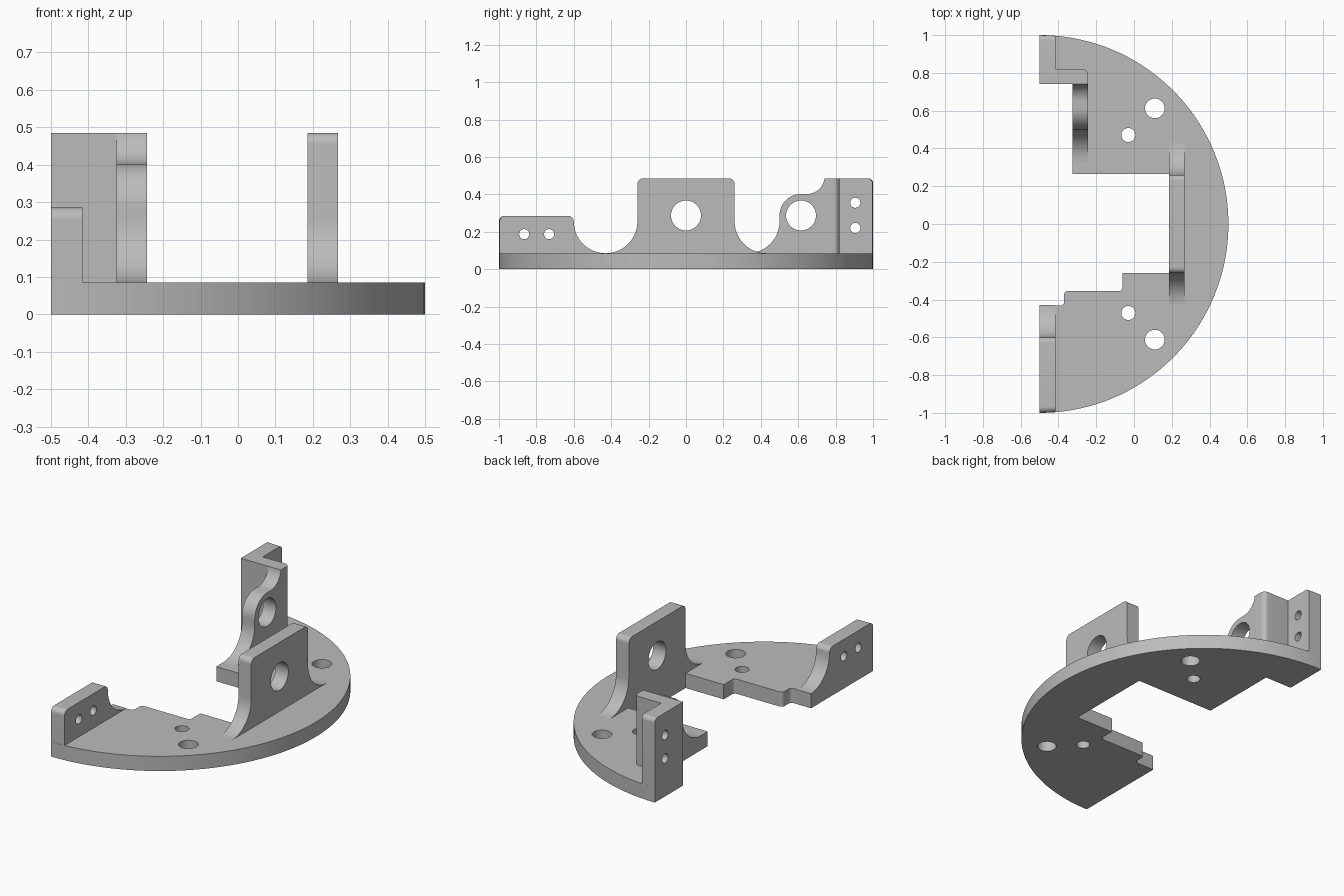
import bpy, bmesh, math
from mathutils import Vector

cube = bpy.data.objects.get("Cube")
if cube:
    bpy.data.objects.remove(cube, do_unlink=True)

GREY = bpy.data.materials.new("plain grey")
GREY.use_nodes = True
COLOUR = (0.5, 0.5, 0.5, 1)
GREY.diffuse_color = COLOUR
GREY.node_tree.nodes["Principled BSDF"].inputs["Base Color"].default_value = COLOUR

T = 0.085      # plate and wall thickness
TOP = 0.485    # height of the tall walls
R = 0.17       # foot fillet of the walls
LEFT = -0.5    # straight side of the half disc


def rounded(corners, steps=12):
    """Outline from (u, v[, radius]) points; filleted corners are square."""
    out = []
    n = len(corners)
    for i, c in enumerate(corners):
        p = Vector(c[:2])
        if len(c) == 2:
            pts = [p]
        else:
            d1 = (Vector(corners[i - 1][:2]) - p).normalized()
            d2 = (Vector(corners[(i + 1) % n][:2]) - p).normalized()
            mid = p + (d1 + d2) * c[2]
            angles = [math.pi / 2 * k / steps for k in range(steps + 1)]
            pts = [mid - (d2 * math.cos(a) + d1 * math.sin(a)) * c[2] for a in angles]
        for q in pts:
            if not out or (q - out[-1]).length > 1e-4:
                out.append(q)
    return out


def prism(name, outline, axis, low, high):
    """Extrude an outline along x (outline in y, z) or along z (outline in x, y)."""
    bm = bmesh.new()
    place = (lambda p: (low, p.x, p.y)) if axis == "x" else (lambda p: (p.x, p.y, low))
    face = bm.faces.new([bm.verts.new(place(p)) for p in outline])
    grown = bmesh.ops.extrude_face_region(bm, geom=[face])["geom"]
    step = Vector((high - low, 0, 0)) if axis == "x" else Vector((0, 0, high - low))
    bmesh.ops.translate(bm, vec=step, verts=[v for v in grown if isinstance(v, bmesh.types.BMVert)])
    bmesh.ops.recalc_face_normals(bm, faces=bm.faces)
    return bm_object(name, bm)


def bm_object(name, bm):
    mesh = bpy.data.meshes.new(name)
    bm.to_mesh(mesh)
    bm.free()
    mesh.materials.append(GREY)
    ob = bpy.data.objects.new(name, mesh)
    bpy.context.collection.objects.link(ob)
    return ob


def drill(ob, axis, holes):
    """Cut round holes (u, v, radius) along the axis right through the part."""
    bm = bmesh.new()
    for u, v, r in holes:
        made = bmesh.ops.create_cone(bm, cap_ends=True, segments=40, radius1=r, radius2=r, depth=3)
        if axis == "x":
            for vert in made["verts"]:
                x, y, z = vert.co
                vert.co = (z, x, y)
        shift = (0, u, v) if axis == "x" else (u, v, 0)
        bmesh.ops.translate(bm, vec=shift, verts=made["verts"])
    bmesh.ops.recalc_face_normals(bm, faces=bm.faces)
    cutter = bm_object("hole_cutter", bm)
    cutter.hide_render = True
    mod = ob.modifiers.new("holes", "BOOLEAN")
    mod.operation = "DIFFERENCE"
    mod.solver = "EXACT"
    mod.object = cutter
    bpy.context.view_layer.objects.active = ob
    bpy.ops.object.modifier_apply(modifier=mod.name)
    bpy.data.objects.remove(cutter, do_unlink=True)


# Half-disc base plate with the stepped inner opening
arc = [Vector((LEFT + math.cos(a), math.sin(a)))
       for a in (math.pi * (k / 72 - 0.5) for k in range(73))]
opening = rounded([(LEFT, 0.74), (-0.325, 0.74), (-0.325, 0.265), (0.185, 0.265),
                   (0.185, -0.26), (-0.06, -0.26), (-0.06, -0.355, 0.02),
                   (-0.37, -0.355, 0.02), (-0.37, -0.432, 0.02), (LEFT, -0.432)])
base = prism("base_plate", arc + opening, "z", 0, T)
drill(base, "z", [(0.11, s * 0.612, 0.052) for s in (1, -1)]
      + [(-0.03, s * 0.471, 0.037) for s in (1, -1)])

# Middle mounting wall with flared feet
half = [(0.26 + R, T), (0.26, T, R), (0.26, TOP, 0.03)]
mirrored = [(-c[0], *c[1:]) for c in reversed(half)]
middle = prism("middle_wall", rounded(half + mirrored), "x", 0.185, 0.267)
drill(middle, "x", [(0, 0.287, 0.08)])

# Back mounting wall that curves around its hole
back = prism("back_wall", rounded([(0.5 - R, T), (0.5, T, R), (0.5, 0.402, 0.115),
                                   (0.732, 0.402, 0.083), (0.74, TOP), (0.74, T)]),
             "x", -0.325, -0.243)
drill(back, "x", [(0.615, 0.287, 0.08)])

# Angled corner post at the back
inner = LEFT + T
rim = math.sqrt(1 - T * T)
post = prism("corner_post", rounded([(LEFT, 0.74), (-0.243, 0.74), (-0.243, 0.82, 0.03),
                                     (inner, 0.82), (inner, rim), (LEFT, 1)]), "z", T, TOP)
bm = bmesh.new()
bm.from_mesh(post.data)
tip = [e for e in bm.edges if all(v.co.y > 0.95 and v.co.z > TOP - 0.01 for v in e.verts)]
bmesh.ops.bevel(bm, geom=tip, offset=0.025, segments=8, profile=0.5, affect="EDGES")
bm.to_mesh(post.data)
bm.free()
drill(post, "x", [(0.905, z, 0.027) for z in (0.22, 0.355)])

# Low front wall, its end trimmed to the rim
front = prism("front_wall", rounded([(-1, T), (-1, 0.285, 0.03), (-0.6, 0.285, 0.03),
                                     (-0.6, T, R), (-0.6 + R, T)]), "x", LEFT, inner)
for v in front.data.vertices:
    if v.co.x > LEFT + 0.01 and v.co.y < -0.9:
        v.co.y += 1 - rim
drill(front, "x", [(y, 0.187, 0.027) for y in (-0.865, -0.732)])

# Smooth curves, crisp edges
for ob in (base, middle, back, post, front):
    bpy.ops.object.select_all(action="DESELECT")
    ob.select_set(True)
    bpy.context.view_layer.objects.active = ob
    bpy.ops.object.shade_smooth_by_angle(angle=math.radians(30))
